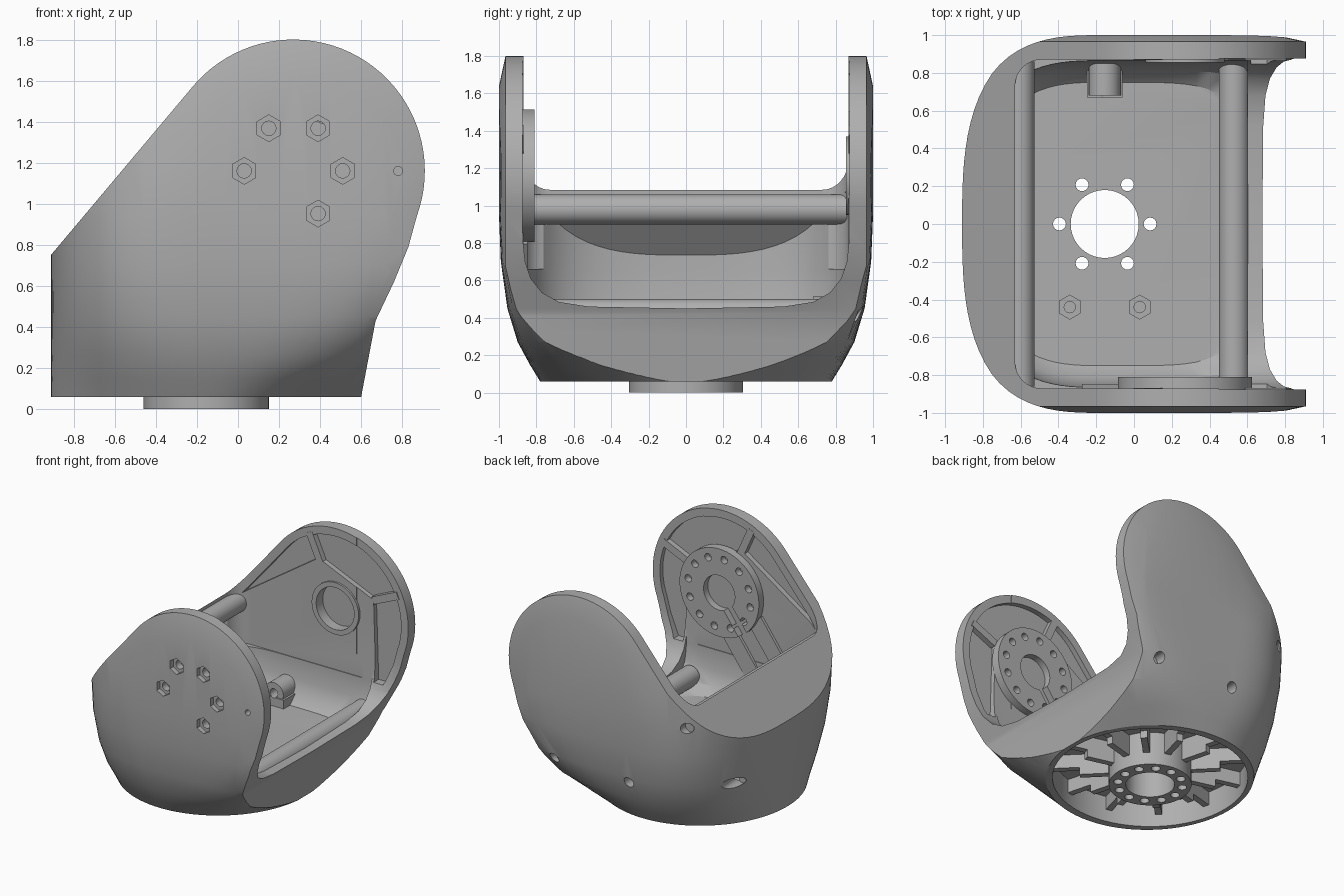
import bpy, bmesh
from math import sin, cos, pi, radians
from mathutils import Vector, Matrix

if "Cube" in bpy.data.objects:
    bpy.data.objects.remove(bpy.data.objects["Cube"])

grey = bpy.data.materials.new("satin grey")
grey.use_nodes = True
grey.diffuse_color = (0.43, 0.43, 0.43, 1)
grey.node_tree.nodes["Principled BSDF"].inputs["Base Color"].default_value = (0.43, 0.43, 0.43, 1)

HUB = Vector((0.27, 1.16))      # joint axis in x, z
BASE_X = -0.155                 # turntable axis in x


def finish(name, bm):
    bmesh.ops.recalc_face_normals(bm, faces=bm.faces)
    me = bpy.data.meshes.new(name)
    bm.to_mesh(me)
    bm.free()
    me.materials.append(grey)
    ob = bpy.data.objects.new(name, me)
    bpy.context.collection.objects.link(ob)
    return ob


def loft(name, rings):
    bm = bmesh.new()
    rows = [[bm.verts.new(p) for p in ring] for ring in rings]
    n = len(rows[0])
    for a, b in zip(rows, rows[1:]):
        for i in range(n):
            bm.faces.new((a[i], a[(i + 1) % n], b[(i + 1) % n], b[i]))
    bm.faces.new(rows[0])
    bm.faces.new(rows[-1])
    return finish(name, bm)


def prism_y(name, pts, y0, y1):
    return loft(name, [[(x, y, z) for x, z in pts] for y in (y0, y1)])


def rods(name, specs):
    """Cylinders given as (start, end, radius, sides)."""
    bm = bmesh.new()
    for p, q, r, n in specs:
        p, q = Vector(p), Vector(q)
        turn = (q - p).to_track_quat('Z', 'Y').to_matrix().to_4x4()
        bmesh.ops.create_cone(bm, cap_ends=True, segments=n, radius1=r, radius2=r,
                              depth=(q - p).length, matrix=Matrix.Translation((p + q) / 2) @ turn)
    return finish(name, bm)


def box(name, centre, size, axis='Y', angle=0):
    bm = bmesh.new()
    m = Matrix.Translation(centre) @ Matrix.Rotation(angle, 4, axis) @ Matrix.Diagonal((*size, 1))
    bmesh.ops.create_cube(bm, size=1, matrix=m)
    return finish(name, bm)


def combine(ob, cutter, op='DIFFERENCE'):
    mod = ob.modifiers.new("combine", 'BOOLEAN')
    mod.operation, mod.object, mod.solver = op, cutter, 'EXACT'
    with bpy.context.temp_override(object=ob, active_object=ob, selected_objects=[ob]):
        bpy.ops.object.modifier_apply(modifier=mod.name)
    bpy.data.objects.remove(cutter)


def oval(z, left, right, half, n_left, n_right, count=96):
    """Rounded outline whose two halves have their own width and squareness."""
    ring = []
    for i in range(count):
        c, s = cos(2 * pi * i / count), sin(2 * pi * i / count)
        a, n = (right, n_right) if c > 0 else (left, n_left)
        k = (abs(c) ** n + abs(s) ** n) ** (-1 / n)
        ring.append((BASE_X + a * c * k, half * s * k, z))
    return ring


def polar(r, deg):
    return HUB.x + r * cos(radians(deg)), HUB.y + r * sin(radians(deg))


# Housing: flared body trimmed to the side outline, with chamfered cheeks
outline = [(-0.92, -0.2), (-0.92, 0.74)] + [polar(0.64, 141 - 161 * i / 40) for i in range(41)]
outline += [(0.83, 0.79), (0.76, 0.62), (0.67, 0.43), (0.6, 0.06), (0.58, -0.2)]


def shrunk(k):
    return [tuple(HUB + (Vector(p) - HUB) * k) for p in outline]


housing = loft("housing", [oval(*s) for s in (
    (0.06, 0.755, 0.76, 0.78, 2, 2), (0.15, 0.755, 0.85, 0.835, 2.1, 2.6),
    (0.27, 0.755, 0.94, 0.90, 2.3, 4), (0.45, 0.755, 1.05, 0.955, 2.6, 6),
    (0.7, 0.755, 1.22, 0.99, 2.9, 8), (0.95, 0.755, 1.3, 1.0, 3, 8),
    (1.95, 0.755, 1.3, 1.0, 3, 8))])
trim = loft("trim", [[(x, y, z) for x, z in shrunk(k)]
                     for y, k in ((-1.001, 0.74), (-0.965, 1), (0.965, 1), (1.001, 0.74))])
combine(housing, trim, 'INTERSECT')

# Hollow interior under the sloping shoulder
cavity = loft("cavity", [oval(*s) for s in (
    (0.33, 0.63, 0.74, 0.75, 3, 5), (0.39, 0.67, 0.85, 0.81, 3, 7), (0.5, 0.685, 1.0, 0.85, 3, 8),
    (0.65, 0.69, 1.2, 0.865, 3, 10), (1.9, 0.69, 1.2, 0.865, 3, 10))])
shoulder = prism_y("shoulder", [(-1, 0.2), (-1, 0.546), (-0.1, 1.644), (0.6, 1.644),
                                (0.6, 0.46), (0.54, 0.2)], -1.2, 1.2)
combine(cavity, shoulder, 'INTERSECT')
combine(housing, cavity)

# Top opening with rounded corners, and the low U-shaped lip
r = 0.14
corner = [(-0.63 + r - r * sin(t), 0.87 - r + r * cos(t)) for t in [i * pi / 16 for i in range(9)]]
plan = [(0.5, 0.87)] + corner + [(x, -y) for x, y in reversed(corner)] + [(0.5, -0.87)]
combine(housing, loft("opening", [[(x, y, z) for x, y in plan] for z in (0.66, 2.2)]))
half = [(0.875, 2.2), (0.875, 0.84), (0.86, 0.7), (0.83, 0.61), (0.77, 0.535), (0.68, 0.485), (0.52, 0.46)]
lip = half + [(0, 0.45)] + [(-y, z) for y, z in reversed(half)]
combine(housing, loft("lip", [[(x, y, z) for y, z in lip] for x in (0.45, 1.6)]))

# Recessed border inside each cheek, around a raised panel
panel = [(-1.2, 0.6), (-0.57, 1.06), (0.11, 1.52), (0.6, 1.31), (0.62, 0.66), (1.2, 0.66),
         (1.2, -0.5), (-1.2, -0.5)]
for side in (-1, 1):
    pocket = prism_y("pocket", shrunk(0.9), side * 0.84, side * 0.912)
    combine(pocket, prism_y("panel", panel, side * 0.8, side * 1.0))
    combine(housing, pocket)

# Underside recess, back fixing holes and front screw recesses
combine(housing, rods("under", [((BASE_X, 0, -0.1), (BASE_X, 0, 0.27), 0.72, 64)]))
back = [((x, y, z), (x, 1.2, z), 0.042, 20) for x, y, z in
        ((-0.64, 0.85, 0.96), (-0.15, 0.83, 0.41), (0.53, 0.85, 0.42), (-0.82, 0.45, 0.44))]
blind = [((HUB.x, 0.8, HUB.y), (HUB.x, 0.94, HUB.y), 0.17, 40)]
pin = [((0.78, -1.1, 1.16), (0.78, -0.93, 1.16), 0.022, 16)]
combine(housing, rods("holes", back + blind + pin))
screws = [polar(0.24, a) for a in (0, 60, 120, 180, 300)]
combine(housing, rods("hexes", [((x, -1.1, z), (x, -0.96, z), 0.065, 6) for x, z in screws]))
combine(housing, rods("bores", [((x, -1.1, z), (x, -0.9, z), 0.035, 16) for x, z in screws]))

# Turntable boss with its ring of holes
around = [(cos(i * pi / 6), sin(i * pi / 6)) for i in range(12)]
boss = rods("turntable_boss", [((BASE_X, 0, 0), (BASE_X, 0, 0.332), 0.305, 64)])
bore = [((BASE_X, 0, -0.1), (BASE_X, 0, 0.5), 0.18, 40)]
bolt_ring = [((BASE_X + 0.24 * c, 0.24 * s, -0.1), (BASE_X + 0.24 * c, 0.24 * s, 0.5 if i % 2 == 0 else 0.15),
              0.034, 16) for i, (c, s) in enumerate(around)]
combine(housing, rods("clearance", [((BASE_X, 0, 0.1), (BASE_X, 0, 0.5), 0.29, 64)]))
combine(boss, rods("boss_holes", bore + bolt_ring))

# Radial ribs under the floor
ribs = []
for i in range(12):
    a = i * pi / 6 + pi / 12
    d = Vector((cos(a), sin(a), 0))
    for r0, r1, low in ((0.29, 0.52, 0.1), (0.5, 0.74, 0.16)):
        ribs.append(box("base_rib", d * (r0 + r1) / 2 + Vector((BASE_X, 0, (low + 0.28) / 2)),
                        (r1 - r0, 0.05, 0.28 - low), 'Z', a))

# Cross bars tying the cheeks together
bars = [rods("upper_cross_bar", [((-0.607, -0.86, 0.98), (-0.607, 0.86, 0.98), 0.08, 40)]),
        rods("lower_cross_bar", [((0.53, -0.82, 0.42), (0.53, 0.845, 0.42), 0.08, 40)])]

# Stiffening ribs in the cheek borders
for side in (-1, 1):
    for deg in (114, 24):
        x, z = polar(0.48, deg)
        ribs.append(box("cheek_rib", (x, side * 0.893, z), (0.24, 0.05, 0.06), 'Y', -radians(deg)))

# Joint disc on the front cheek, with bolt ring, bore and keyway
disc = rods("joint_disc", [((HUB.x, -0.88, HUB.y), (HUB.x, -0.81, HUB.y), 0.355, 64)])
spots = [polar(0.28, i * 30 + 9) for i in range(12)]
combine(disc, rods("disc_holes", [((x, -0.865, z), (x, -0.7, z), 0.03, 16) for x, z in spots]
                   + [((HUB.x, -0.865, HUB.y), (HUB.x, -0.7, HUB.y), 0.14, 40)]))
x, z = polar(0.22, 234)
combine(disc, box("keyway", (x, -0.78, z), (0.36, 0.17, 0.09), 'Y', -radians(234)))

# Paired guide plates below the disc
across = Vector((cos(radians(144)), 0, sin(radians(144))))
for k in (-0.14, 0.14):
    x, z = polar(0.47, 234)
    ribs.append(box("guide_plate", Vector((x, -0.862, z)) + across * k, (0.34, 0.03, 0.14), 'Y', -radians(234)))

# Rim around the blind bearing seat on the back cheek
seat = rods("bearing_rim", [((HUB.x, 0.855, HUB.y), (HUB.x, 0.88, HUB.y), 0.21, 40)])
combine(seat, rods("seat_bore", [((HUB.x, 0.8, HUB.y), (HUB.x, 1, HUB.y), 0.17, 40)]))

# Cable stand on the floor and two hex nuts
stand = rods("cable_stand", [((-0.155, 0.68, 0.43), (-0.155, 0.85, 0.43), 0.085, 24)])
combine(stand, box("stand_foot", (-0.155, 0.755, 0.36), (0.19, 0.17, 0.08)), 'UNION')
combine(stand, rods("stand_hole", [((-0.155, 0.6, 0.43), (-0.155, 0.8, 0.43), 0.035, 16)]))
nuts = rods("floor_nuts", [((x, -0.44, 0.31), (x, -0.44, 0.36), 0.066, 6) for x in (-0.34, 0.03)])
combine(nuts, rods("nut_bores", [((x, -0.44, 0.335), (x, -0.44, 0.4), 0.03, 16) for x in (-0.34, 0.03)]))

# Smooth curved surfaces, keep edges crisp
for ob in [housing, boss, disc, seat, stand, nuts] + bars:
    with bpy.context.temp_override(object=ob, active_object=ob, selected_objects=[ob],
                                   selected_editable_objects=[ob]):
        bpy.ops.object.shade_smooth_by_angle(angle=radians(28))
